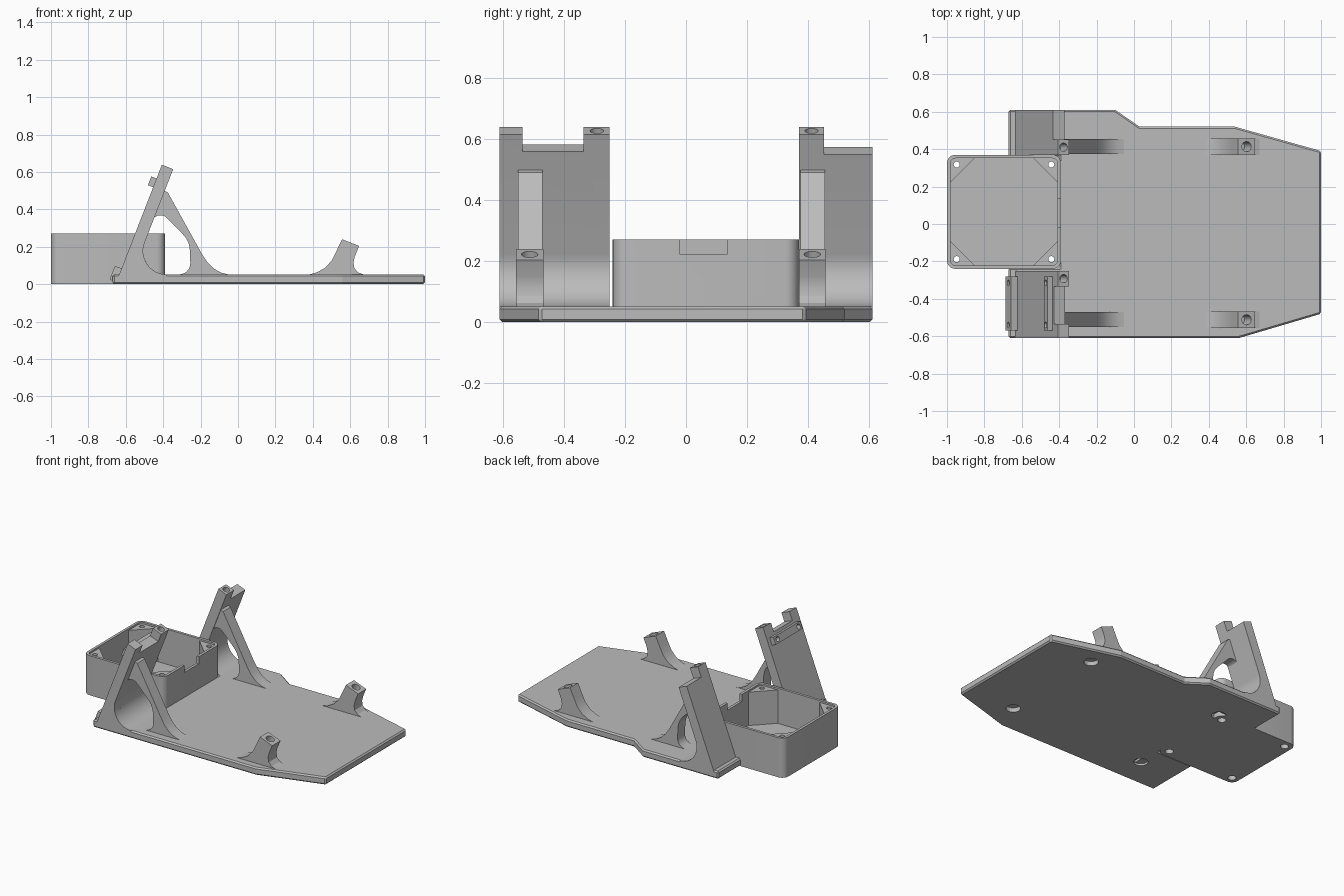
import bpy, bmesh, math
from mathutils import Vector, geometry

if "Cube" in bpy.data.objects:
    bpy.data.objects.remove(bpy.data.objects["Cube"], do_unlink=True)

grey = bpy.data.materials.new("light grey plastic")
grey.use_nodes = True
grey.diffuse_color = (0.5, 0.5, 0.5, 1)
grey.node_tree.nodes["Principled BSDF"].inputs["Base Color"].default_value = (0.5, 0.5, 0.5, 1)

UP = Vector((0.362, 0.932))      # lean direction of panels and posts, in x-z
OUT = Vector((0.932, -0.362))    # across the panel thickness
FOOT = Vector((-0.655, 0.0))
THICK, TOP, FLOOR = 0.065, 0.685, 0.052


def lean(s, n):
    return FOOT + UP * s + OUT * n


def arc(c, r, a0, a1, n=16):
    angles = [math.radians(a0 + (a1 - a0) * i / n) for i in range(n + 1)]
    return [Vector((c[0] + r * math.cos(a), c[1] + r * math.sin(a))) for a in angles]


def prism(name, pts, lo, hi, axis="y"):
    """Extrude an x-z outline along y, or an x-y outline along z."""
    bm = bmesh.new()
    place = (lambda p: (p[0], lo, p[1])) if axis == "y" else (lambda p: (p[0], p[1], lo))
    step = (0, hi - lo, 0) if axis == "y" else (0, 0, hi - lo)
    face = bm.faces.new([bm.verts.new(place(p)) for p in pts])
    ext = bmesh.ops.extrude_face_region(bm, geom=[face])
    bmesh.ops.translate(bm, vec=step, verts=[v for v in ext["geom"] if isinstance(v, bmesh.types.BMVert)])
    bmesh.ops.recalc_face_normals(bm, faces=bm.faces)
    mesh = bpy.data.meshes.new(name)
    bm.to_mesh(mesh)
    bm.free()
    mesh.materials.append(grey)
    obj = bpy.data.objects.new(name, mesh)
    bpy.context.collection.objects.link(obj)
    return obj


def drill(center, direction, radius, length):
    bpy.ops.mesh.primitive_cylinder_add(vertices=24, radius=radius, depth=length, location=center)
    obj = bpy.context.object
    obj.rotation_euler = Vector(direction).to_track_quat("Z", "Y").to_euler()
    obj.data.materials.append(grey)
    return obj


def activate(obj):
    bpy.ops.object.select_all(action="DESELECT")
    obj.select_set(True)
    bpy.context.view_layer.objects.active = obj


def cut(obj, *cutters):
    for c in cutters:
        c.hide_render = True
        activate(obj)
        m = obj.modifiers.new("cut", "BOOLEAN")
        m.operation, m.solver, m.object = "DIFFERENCE", "EXACT", c
        bpy.ops.object.modifier_apply(modifier=m.name)
        bpy.data.objects.remove(c, do_unlink=True)


def smooth(obj):
    activate(obj)
    bpy.ops.object.shade_smooth_by_angle(angle=math.radians(28))


def rect(x0, x1, y0, y1):
    return [(x0, y0), (x1, y0), (x1, y1), (x0, y1)]


def rounded(x0, x1, y0, y1, r):
    return (arc((x1 - r, y1 - r), r, 0, 90, 6) + arc((x0 + r, y1 - r), r, 90, 180, 6)
            + arc((x0 + r, y0 + r), r, 180, 270, 6) + arc((x1 - r, y0 + r), r, 270, 360, 6))


# base plate with a bay for the box, chamfered rim and foot recesses
plate = prism("base_plate", [(-0.67, -0.61), (0.56, -0.61), (1, -0.48), (1, 0.39), (0.54, 0.52),
                             (0.03, 0.52), (-0.1, 0.61), (-0.67, 0.61), (-0.67, 0.36),
                             (-0.4, 0.36), (-0.4, -0.235), (-0.67, -0.235)], 0, FLOOR, "z")
activate(plate)
bevel = plate.modifiers.new("chamfer", "BEVEL")
bevel.width, bevel.limit_method, bevel.angle_limit = 0.009, "ANGLE", math.radians(60)
bpy.ops.object.modifier_apply(modifier=bevel.name)
for x in (-0.39, 0.64):
    for y in (-0.4, 0.35):
        cut(plate, drill((x, y, 0), (0, 0, 1), 0.045, 0.06))

# open box: floor, corner pillars, lip, cable notch and screw holes
X0, X1, Y0, Y1, WALL, CH = -1.0, -0.39, -0.24, 0.37, 0.018, 0.13
box = prism("open_box", rounded(X0, X1, Y0, Y1, 0.045), 0, 0.27, "z")
a, b, c, d = X0 + WALL, X1 - WALL, Y0 + WALL, Y1 - WALL
cavity = [(a + CH, c), (b - CH, c), (b, c + CH), (b, d - CH),
          (b - CH, d), (a + CH, d), (a, d - CH), (a, c + CH)]
cut(box, prism("cavity", cavity, 0.03, 0.4, "z"),
    prism("lip", rounded(a, b, c, d, 0.03), 0.258, 0.4, "z"),
    prism("notch", rect(b - 0.02, X1 + 0.05, -0.02, 0.135), 0.222, 0.4, "z"))
for x in (X0 + 0.052, X1 - 0.052):
    for y in (Y0 + 0.052, Y1 - 0.052):
        cut(box, drill((x, y, 0.15), (0, 0, 1), 0.016, 0.5),
            drill((x, y, 0), (0, 0, 1), 0.026, 0.06))
smooth(box)

# leaning panels, filleted into the plate
R = 0.125
edge = lean(0, THICK)
cx = edge.x + (FLOOR + R - edge.y) * UP.x / UP.y + R / UP.y
fillet_c = (cx, FLOOR + R)
tilt = 180 - math.degrees(math.atan2(UP.x, UP.y))
panel_profile = ([lean(0.014, 0), lean(TOP, 0), lean(TOP, THICK)]
                 + arc(fillet_c, R, tilt, 270) + [Vector((cx, 0.014))])
# rounded opening shared by the brace and the fillet
opening = (arc(fillet_c, R, 0, 360, 48) + arc((-0.415, 0.318), 0.05, 0, 360, 32)
           + arc((-0.315, FLOOR + 0.06), 0.06, 0, 360, 32))
opening = [opening[i] for i in geometry.convex_hull_2d(opening)]
brace_profile = [lean(0.56, 0.055), (-0.375, 0.49), (-0.195, 0.165), (-0.165, 0.118), (-0.13, 0.083),
                 (-0.09, 0.061), (-0.04, FLOOR - 0.003), (-0.04, 0.03), (-0.54, 0.03), lean(0.1, 0.03)]

# side: panel span, lowered top span, lowered height, brace span, post hole positions
sides = {"front": ((-0.61, -0.25), (-0.535, -0.335), 0.625, (-0.55, -0.47), -0.292),
         "back": ((0.37, 0.61), (0.452, 0.7), 0.615, (0.375, 0.455), 0.411)}
for side, (span, low, height, brace_y, hole_y) in sides.items():
    panel = prism(side + "_panel", panel_profile, *span)
    step = [lean(height, -0.1), lean(0.9, -0.1), lean(0.9, 0.2), lean(height, 0.2)]
    tip = lean(TOP, THICK / 2)
    cut(panel, prism("step", step, *low),
        drill((tip.x, hole_y, tip.y), (UP.x, 0, UP.y), 0.022, 0.2))
    smooth(panel)
    brace = prism(side + "_brace", brace_profile, *brace_y)
    cut(brace, prism("opening", opening, brace_y[0] - 0.1, brace_y[1] + 0.1))
    smooth(brace)

# mounting strips on the outer face of the front panel
for name, s0, s1, depth in (("lower_strip", 0.012, 0.09, 0.038), ("upper_strip", 0.556, 0.606, 0.03)):
    strip = prism(name, [lean(s0, -depth), lean(s1, -depth), lean(s1, 0.005), lean(s0, 0.005)], -0.57, -0.28)
    mid = lean((s0 + s1) / 2, -depth)
    for y in (-0.54, -0.315):
        cut(strip, drill((mid.x, y, mid.y), (OUT.x, 0, OUT.y), 0.016, 0.05))
    smooth(strip)

# short leaning posts with flared feet
post_profile = [(0.36, 0.03), (0.37, FLOOR - 0.003), (0.42, 0.062), (0.465, 0.087), (0.5, 0.125), (0.523, 0.17),
                (0.556, 0.24), (0.648, 0.204), (0.625, 0.15), (0.617, 0.115), (0.622, 0.085),
                (0.643, 0.062), (0.68, FLOOR - 0.003), (0.68, 0.03)]
for name, y0, y1 in (("front_post", -0.557, -0.467), ("back_post", 0.37, 0.457)):
    post = prism(name, post_profile, y0, y1)
    cut(post, drill((0.602, (y0 + y1) / 2, 0.222), (UP.x, 0, UP.y), 0.027, 0.2))
    smooth(post)
